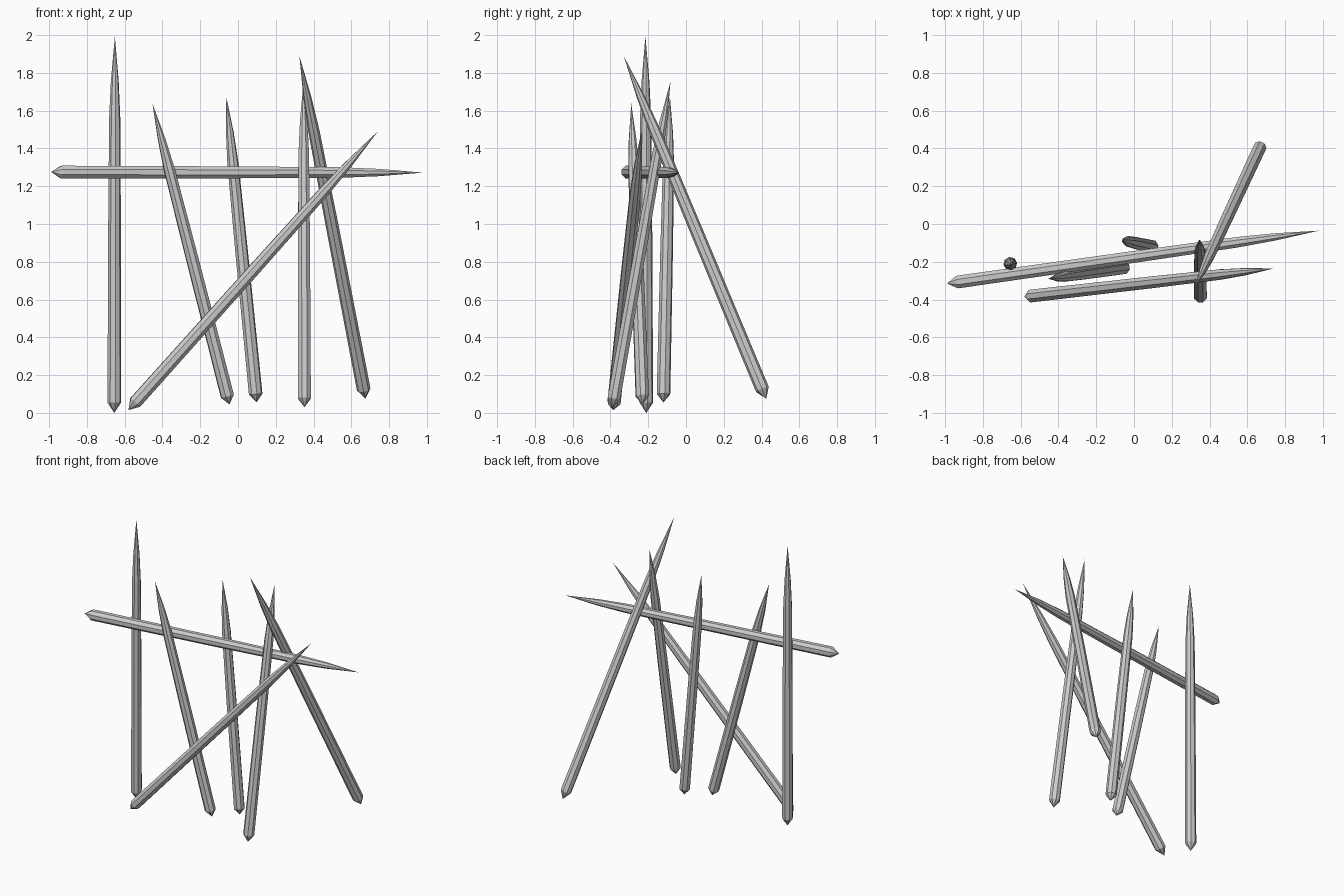
import bpy, bmesh, math
from mathutils import Vector

if "Cube" in bpy.data.objects:
    bpy.data.objects.remove(bpy.data.objects["Cube"])

SIDES = 8
# stake profile: (fraction of length, radius)
PROFILE = [(0.027, 0.036), (0.035, 0.0365), (0.5, 0.034), (0.78, 0.030), (0.88, 0.021)]


def stake(name, base, tip, roll=22.5):
    base, tip = Vector(base), Vector(tip)
    axis = tip - base
    rot = axis.to_track_quat('Z', 'Y')
    bm = bmesh.new()
    rings = []
    for t, r in PROFILE:
        ring = []
        for i in range(SIDES):
            a = math.radians(roll) + 2 * math.pi * i / SIDES
            p = Vector((r * math.cos(a), r * math.sin(a), t * axis.length))
            ring.append(bm.verts.new(base + rot @ p))
        rings.append(ring)
    butt, point = bm.verts.new(base), bm.verts.new(tip)
    for i in range(SIDES):
        j = (i + 1) % SIDES
        bm.faces.new((butt, rings[0][j], rings[0][i]))
        bm.faces.new((point, rings[-1][i], rings[-1][j]))
        for a, b in zip(rings, rings[1:]):
            bm.faces.new((a[i], a[j], b[j], b[i]))
    me = bpy.data.meshes.new(name)
    bm.to_mesh(me)
    bm.free()
    bpy.context.collection.objects.link(bpy.data.objects.new(name, me))


# upright stakes
stake("tall_stake", (-0.655, -0.21, 0.0), (-0.652, -0.215, 1.995))
stake("left_leaning_stake", (-0.045, -0.23, 0.045), (-0.453, -0.29, 1.638))
stake("middle_stake", (0.098, -0.12, 0.055), (-0.062, -0.085, 1.675))
stake("right_stake", (0.352, -0.39, 0.03), (0.347, -0.082, 1.755))
# long braces
stake("rear_brace", (0.675, 0.425, 0.075), (0.325, -0.33, 1.89))
stake("diagonal_brace", (-0.58, -0.385, 0.015), (0.742, -0.235, 1.492))
# cross rail
stake("cross_rail", (-0.99, -0.315, 1.275), (0.98, -0.035, 1.272))
